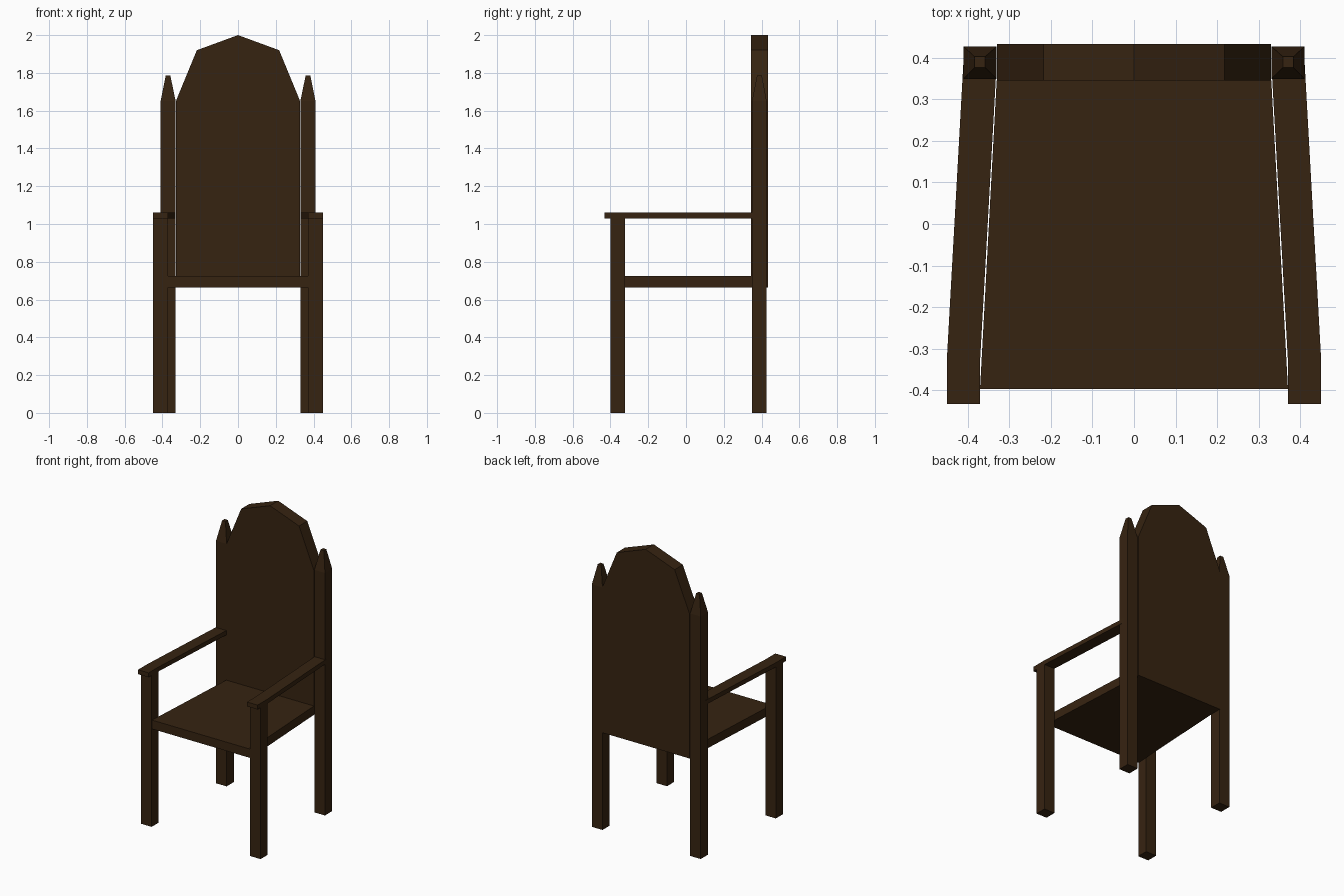
import bpy, bmesh

if "Cube" in bpy.data.objects:
    bpy.data.objects.remove(bpy.data.objects["Cube"])

wood = bpy.data.materials.new("dark brown wood")
wood.diffuse_color = (0.037, 0.017, 0.0055, 1)
wood.use_nodes = True
wood.node_tree.nodes["Principled BSDF"].inputs["Base Color"].default_value = wood.diffuse_color


def loft(name, rings):
    """Closed solid through a list of matching point rings."""
    bm = bmesh.new()
    loops = [[bm.verts.new(p) for p in ring] for ring in rings]
    n = len(loops[0])
    for a, b in zip(loops, loops[1:]):
        for i in range(n):
            j = (i + 1) % n
            bm.faces.new((a[i], a[j], b[j], b[i]))
    bm.faces.new(loops[0])
    bm.faces.new(loops[-1])
    bmesh.ops.recalc_face_normals(bm, faces=bm.faces)
    mesh = bpy.data.meshes.new(name)
    bm.to_mesh(mesh)
    bm.free()
    mesh.materials.append(wood)
    obj = bpy.data.objects.new(name, mesh)
    bpy.context.collection.objects.link(obj)
    return obj


def slab(name, outline, z0, z1):
    """Plan outline (x, y) extruded in z."""
    return loft(name, [[(x, y, z) for x, y in outline] for z in (z0, z1)])


def rect(x0, x1, y0, y1, z):
    return [(x0, y0, z), (x1, y0, z), (x1, y1, z), (x0, y1, z)]


def mirrored(obj):
    mod = obj.modifiers.new("mirror", 'MIRROR')
    mod.use_mirror_merge = False


# Seat, narrower at the back
slab("seat", [(-0.37, -0.396), (0.37, -0.396), (0.33, 0.345), (-0.33, 0.345)],
     0.665, 0.725)

# Back panel with a pointed, faceted top
profile = [(-0.329, 0.665), (0.329, 0.665), (0.329, 1.65), (0.218, 1.92),
           (0, 2.0), (-0.218, 1.92), (-0.329, 1.65)]
loft("back_panel", [[(x, y, z) for x, z in profile] for y in (0.345, 0.433)])

# Front legs
mirrored(loft("front_leg", [rect(0.37, 0.45, -0.40, -0.324, z)
                            for z in (0, 1.03)]))

# Back posts with tapered tips
mirrored(loft("back_post", [rect(0.33, 0.41, 0.349, 0.427, 0),
                            rect(0.33, 0.41, 0.349, 0.427, 1.65),
                            rect(0.358, 0.383, 0.376, 0.402, 1.785)]))

# Armrests, angled in towards the back
mirrored(slab("armrest", [(0.37, -0.432), (0.45, -0.432), (0.45, -0.33),
                          (0.41, 0.388), (0.33, 0.388), (0.37, -0.33)],
              1.03, 1.06))
